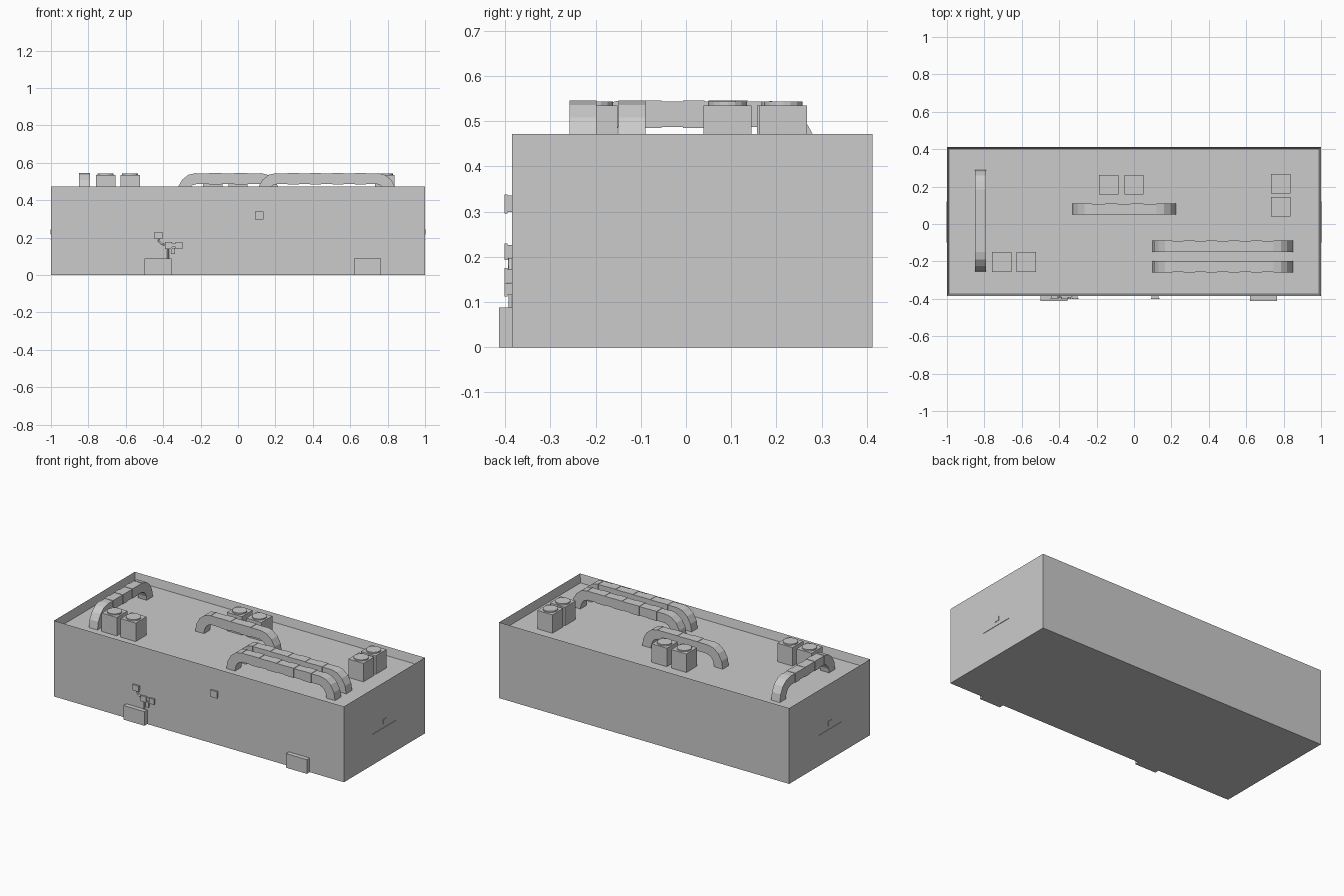
import bpy, bmesh
from math import sin, cos, pi
from mathutils import Vector, Matrix

if "Cube" in bpy.data.objects:
    bpy.data.objects.remove(bpy.data.objects["Cube"])

ROOF = 0.42


def finish(bm, name):
    bmesh.ops.recalc_face_normals(bm, faces=bm.faces)
    me = bpy.data.meshes.new(name)
    bm.to_mesh(me)
    bm.free()
    ob = bpy.data.objects.new(name, me)
    bpy.context.collection.objects.link(ob)
    return ob


def add_box(bm, x0, x1, y0, y1, z0, z1):
    m = Matrix.Translation(((x0 + x1) / 2, (y0 + y1) / 2, (z0 + z1) / 2))
    m = m @ Matrix.Diagonal((x1 - x0, y1 - y0, z1 - z0, 1))
    return bmesh.ops.create_cube(bm, size=1, matrix=m)["verts"]


def box(name, *dims):
    bm = bmesh.new()
    add_box(bm, *dims)
    return finish(bm, name)


# Building shell with a sunken roof behind a thin parapet
bm = bmesh.new()
add_box(bm, -1, 1, -0.385, 0.412, 0, 0.472)
top = max(bm.faces, key=lambda f: f.calc_center_median().z)
bmesh.ops.inset_region(bm, faces=[top], thickness=0.014)
for v in top.verts:
    v.co.z = ROOF
finish(bm, "building_shell")


# Roof ventilation units: box with a round fan cap
def roof_unit(x, y):
    bm = bmesh.new()
    add_box(bm, x - 0.052, x + 0.052, y - 0.053, y + 0.053, ROOF, 0.535)
    bmesh.ops.create_cone(bm, cap_ends=True, segments=16, radius1=0.043, radius2=0.043,
                          depth=0.012, matrix=Matrix.Translation((x, y, 0.537)))
    finish(bm, "roof_fan_unit")


for x, y in [(-0.708, -0.204), (-0.577, -0.204), (-0.135, 0.21), (0, 0.21),
             (0.785, 0.215), (0.785, 0.092)]:
    roof_unit(x, y)


# Square duct: quarter bends down to the roof, jointed straight run between
def duct(start, end, side, along_y=False, joints=6):
    h, rx, rz = 0.03, 0.075, 0.515 - ROOF
    rings = []
    bend = [(pi / 2) * i / 4 for i in range(5)]
    for t in bend:
        rings.append((start + h + rx * (1 - cos(t)), ROOF + rz * sin(t), -cos(t), sin(t), h))
    a, b = start + h + rx, end - h - rx
    for i in range(joints):
        hs = h * (0.93 if i % 2 == 0 else 1.0)
        for k in (i, i + 1):
            rings.append((a + (b - a) * k / joints, 0.515, 0, 1, hs))
    for t in reversed(bend):
        rings.append((end - h - rx * (1 - cos(t)), ROOF + rz * sin(t), cos(t), sin(t), h))
    bm = bmesh.new()
    loops = []
    for s, z, ns, nz, hh in rings:
        loop = []
        for n, w in ((-1, -1), (1, -1), (1, 1), (-1, 1)):
            p, q = s + ns * n * hh, side + w * hh
            loop.append(bm.verts.new((q, p, z + nz * n * hh) if along_y
                                     else (p, q, z + nz * n * hh)))
        loops.append(loop)
    for l0, l1 in zip(loops, loops[1:]):
        for i in range(4):
            j = (i + 1) % 4
            bm.faces.new((l0[i], l0[j], l1[j], l1[i]))
    bm.faces.new(loops[0])
    bm.faces.new(loops[-1])
    bmesh.ops.remove_doubles(bm, verts=bm.verts, dist=0.0005)
    finish(bm, "roof_duct")


duct(-0.33, 0.225, 0.08, joints=5)
duct(0.10, 0.85, -0.119, joints=9)
duct(0.10, 0.85, -0.228, joints=9)
duct(-0.255, 0.29, -0.82, along_y=True, joints=7)

# Ground-level cabinets on the front wall
for x in (-0.428, 0.692):
    box("wall_cabinet", x - 0.072, x + 0.072, -0.413, -0.383, 0, 0.088)


# Wall boxes with a slightly wider front cover
def wall_box(x0, x1, z0, z1):
    bm = bmesh.new()
    add_box(bm, x0 + 0.003, x1 - 0.003, -0.396, -0.384, z0 + 0.003, z1 - 0.003)
    add_box(bm, x0, x1, -0.401, -0.395, z0, z1)
    finish(bm, "electrical_box")


for d in [(0.09, 0.135, 0.296, 0.338), (-0.447, -0.404, 0.193, 0.229),
          (-0.39, -0.353, 0.14, 0.175), (-0.333, -0.298, 0.14, 0.175),
          (-0.357, -0.337, 0.112, 0.145)]:
    wall_box(*d)
box("conduit_link", -0.355, -0.331, -0.394, -0.384, 0.15, 0.168)


# Conduits joining the boxes
def conduit(points):
    cu = bpy.data.curves.new("conduit", "CURVE")
    cu.dimensions = "3D"
    cu.bevel_depth = 0.005
    cu.bevel_resolution = 1
    cu.use_fill_caps = True
    sp = cu.splines.new("POLY")
    sp.points.add(len(points) - 1)
    for p, (x, z) in zip(sp.points, points):
        p.co = (x, -0.388, z, 1)
    bpy.context.collection.objects.link(bpy.data.objects.new("conduit", cu))


conduit([(-0.425, 0.2), (-0.423, 0.18), (-0.405, 0.165), (-0.388, 0.16)])
conduit([(-0.375, 0.142), (-0.375, 0.085)])

# Small lamp and thin ledge on both end walls
for s in (-1, 1):
    xs = sorted((s * 0.998, s * 1.003))
    box("end_wall_lamp", *xs, -0.002, 0.031, 0.217, 0.244)
    box("end_wall_ledge", *xs, -0.1, 0.12, 0.19, 0.192)
